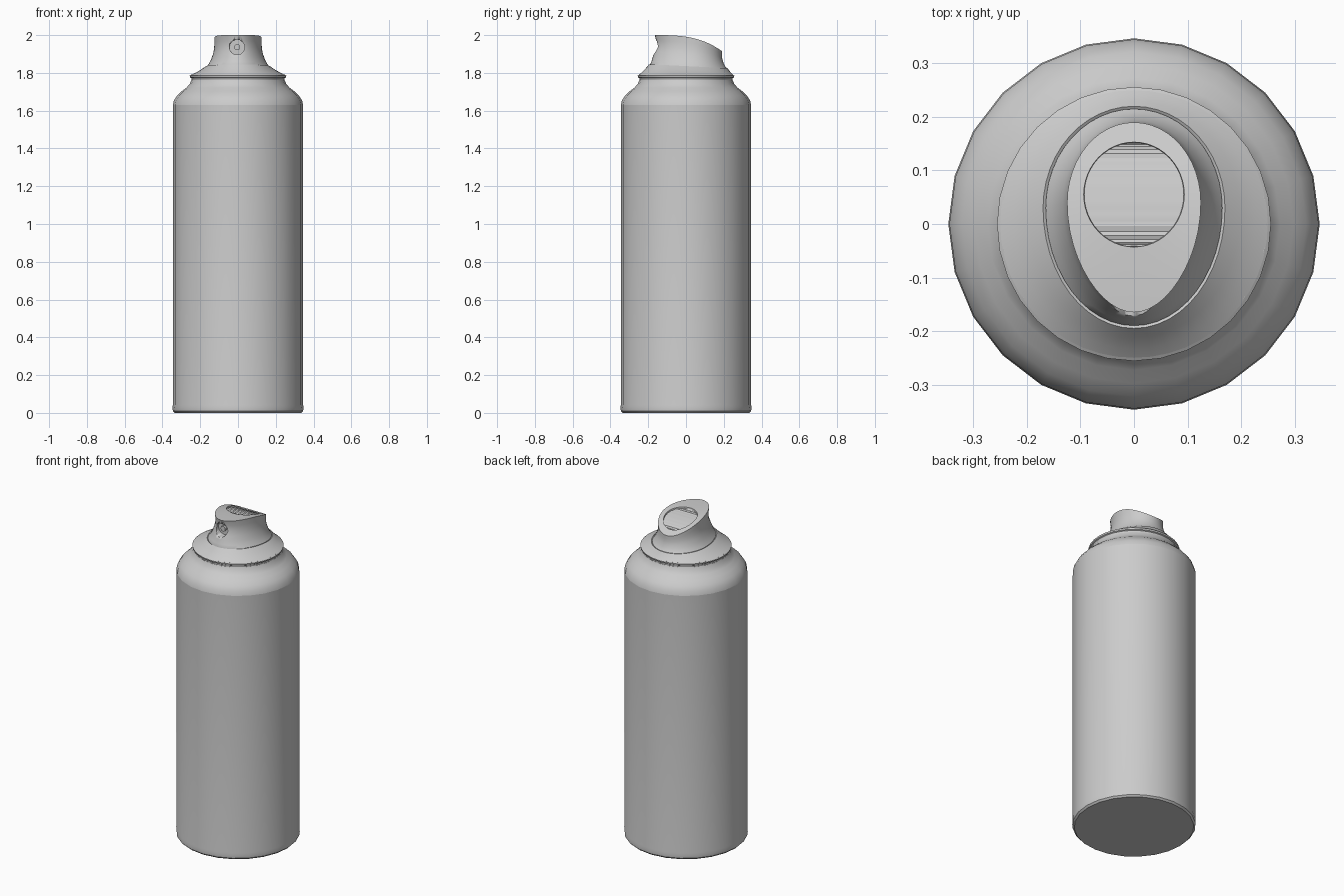
import bpy, bmesh, math
from mathutils import Matrix

if "Cube" in bpy.data.objects:
    bpy.data.objects.remove(bpy.data.objects["Cube"])

grey = bpy.data.materials.new("light grey")
grey.diffuse_color = (0.6, 0.6, 0.6, 1)
grey.use_nodes = True
grey.node_tree.nodes["Principled BSDF"].inputs["Base Color"].default_value = grey.diffuse_color


def finish(name, bm, angle=30):
    bmesh.ops.recalc_face_normals(bm, faces=bm.faces[:])
    mesh = bpy.data.meshes.new(name)
    bm.to_mesh(mesh)
    bm.free()
    mesh.materials.append(grey)
    ob = bpy.data.objects.new(name, mesh)
    bpy.context.collection.objects.link(ob)
    bpy.ops.object.select_all(action='DESELECT')
    ob.select_set(True)
    bpy.context.view_layer.objects.active = ob
    bpy.ops.object.shade_smooth_by_angle(angle=math.radians(angle))
    return ob


def bridge(bm, a, b):
    n = len(a)
    for i in range(n):
        bm.faces.new((a[i], a[(i + 1) % n], b[(i + 1) % n], b[i]))


def loft(bm, rings):
    rows = [[bm.verts.new(p) for p in r] for r in rings]
    for a, b in zip(rows, rows[1:]):
        bridge(bm, a, b)
    return rows


def circle(r, z, n=24):
    return [(r * math.sin(k * math.tau / n), -r * math.cos(k * math.tau / n), z)
            for k in range(n)]


def lathe(name, profile, n=24, angle=30):
    bm = bmesh.new()
    rows = loft(bm, [circle(r, z, n) for r, z in profile])
    bm.faces.new(rows[0])
    bm.faces.new(rows[-1])
    return finish(name, bm, angle)


# Can: straight body with a rolled bottom lip, rounded shoulder, crimped collar
lathe("can_body", [(0.335, 0), (0.345, 0.01), (0.347, 0.03), (0.345, 0.042),
                   (0.345, 1.63)])
lathe("can_shoulder", [(0.345, 1.63), (0.339, 1.655), (0.322, 1.68), (0.298, 1.703),
                       (0.273, 1.722), (0.256, 1.74), (0.247, 1.762)])
lathe("collar_ring", [(0.244, 1.755), (0.247, 1.772), (0.254, 1.776), (0.256, 1.785),
                      (0.248, 1.79)], 32)

# Plan shapes of the actuator: (half width, centre y, front length, back length)
N = 48
BASE = (0.165, 0.03, 0.22, 0.185)
TOP = (0.125, 0.04, 0.205, 0.15)


def base_z(y):
    return 1.836 - 0.05 * y


def top_z(y):
    return 2.0 - 1.9 * max(0, y + 0.165) ** 3


def egg(shape, k, grow=0.0, point=0.0):
    a, yc, bf, bb = shape
    s, c = math.sin(k * math.tau / N), math.cos(k * math.tau / N)
    x = (a + grow) * s * (1 - point * max(0, c) ** 2)
    return x, yc - ((bf if c > 0 else bb) + grow) * c


# Sloping skirt between the collar and the actuator
skirt = [circle(0.245, 1.78, N), circle(0.25, 1.789, N)]
for w in (0.3, 0.65, 1.0):
    ring = []
    for k, p in enumerate(circle(0.25, 1.789, N)):
        x, y = egg(BASE, k, 0.005)
        ring.append((p[0] + (x - p[0]) * w, p[1] + (y - p[1]) * w,
                     p[2] + (base_z(y) - p[2]) * (0.75 * w + 0.25 * w * w)))
    skirt.append(ring)
skirt.append([(*egg(BASE, k, -0.004), base_z(egg(BASE, k)[1]) - 0.006) for k in range(N)])
bm = bmesh.new()
rows = loft(bm, skirt)
bm.faces.new(rows[0])
finish("skirt", bm)

# Actuator: flared egg-shaped walls
rings = []
for f, w, front in ((-0.1, 0, 0), (0, 0, 0), (0.1, 0.28, 0), (0.25, 0.56, 0), (0.42, 0.8, 0.003),
                    (0.6, 0.95, 0.008), (0.8, 1.0, 0.007), (1, 1, 0)):
    ring = []
    for k in range(N):
        bx, by = egg(BASE, k)
        tx, ty = egg(TOP, k, 0, 0.1)
        c = max(0, math.cos(k * math.tau / N))
        z0, z1 = base_z(by), top_z(ty)
        ring.append((bx + (tx - bx) * w, by + (ty - by) * w + front * c, z0 + (z1 - z0) * f))
    rings.append(ring)
# Sloping top surface running in to the round finger rest
for w in (0.5, 1.0):
    ring = []
    for k in range(N):
        x, y = egg(TOP, k, 0, 0.1)
        cx, cy = egg((0.094, 0.055, 0.098, 0.098), k)
        x, y = x + (cx - x) * w, y + (cy - y) * w
        ring.append((x, y, top_z(y)))
    rings.append(ring)
# Finger rest floor, ridged across its width
floor = []
for k in range(N):
    x, y = egg((0.093, 0.055, 0.097, 0.097), k)
    row = min(k, N - k)
    floor.append((x, y, top_z(y) - (0.007 if row % 2 else 0.010)))
rings.append(floor)
bm = bmesh.new()
rows = loft(bm, rings)
bm.faces.new(rows[0])
last = rows[-1]
bm.faces.new((last[0], last[1], last[-1]))
for k in range(1, N // 2 - 1):
    bm.faces.new((last[k], last[k + 1], last[N - k - 1], last[N - k]))
bm.faces.new((last[N // 2 - 1], last[N // 2], last[N // 2 + 1]))
actuator = finish("actuator", bm)


def front_cylinder(name, r, y0, y1, x=-0.005, z=1.936):
    bm = bmesh.new()
    bmesh.ops.create_cone(bm, cap_ends=True, segments=24, radius1=r, radius2=r, depth=y1 - y0,
                          matrix=Matrix.Translation((x, (y0 + y1) / 2, z))
                          @ Matrix.Rotation(math.pi / 2, 4, 'X'))
    return finish(name, bm)


# Spray opening cut into the front wall, with a small jet inside
cutter = front_cylinder("opening_cutter", 0.04, -0.25, -0.125)
cutter.hide_render = True
cut = actuator.modifiers.new("opening", 'BOOLEAN')
cut.operation = 'DIFFERENCE'
cut.solver = 'EXACT'
cut.object = cutter
bpy.context.view_layer.objects.active = actuator
bpy.ops.object.modifier_apply(modifier="opening")
bpy.data.objects.remove(cutter)
front_cylinder("spray_jet", 0.016, -0.14, -0.12)
